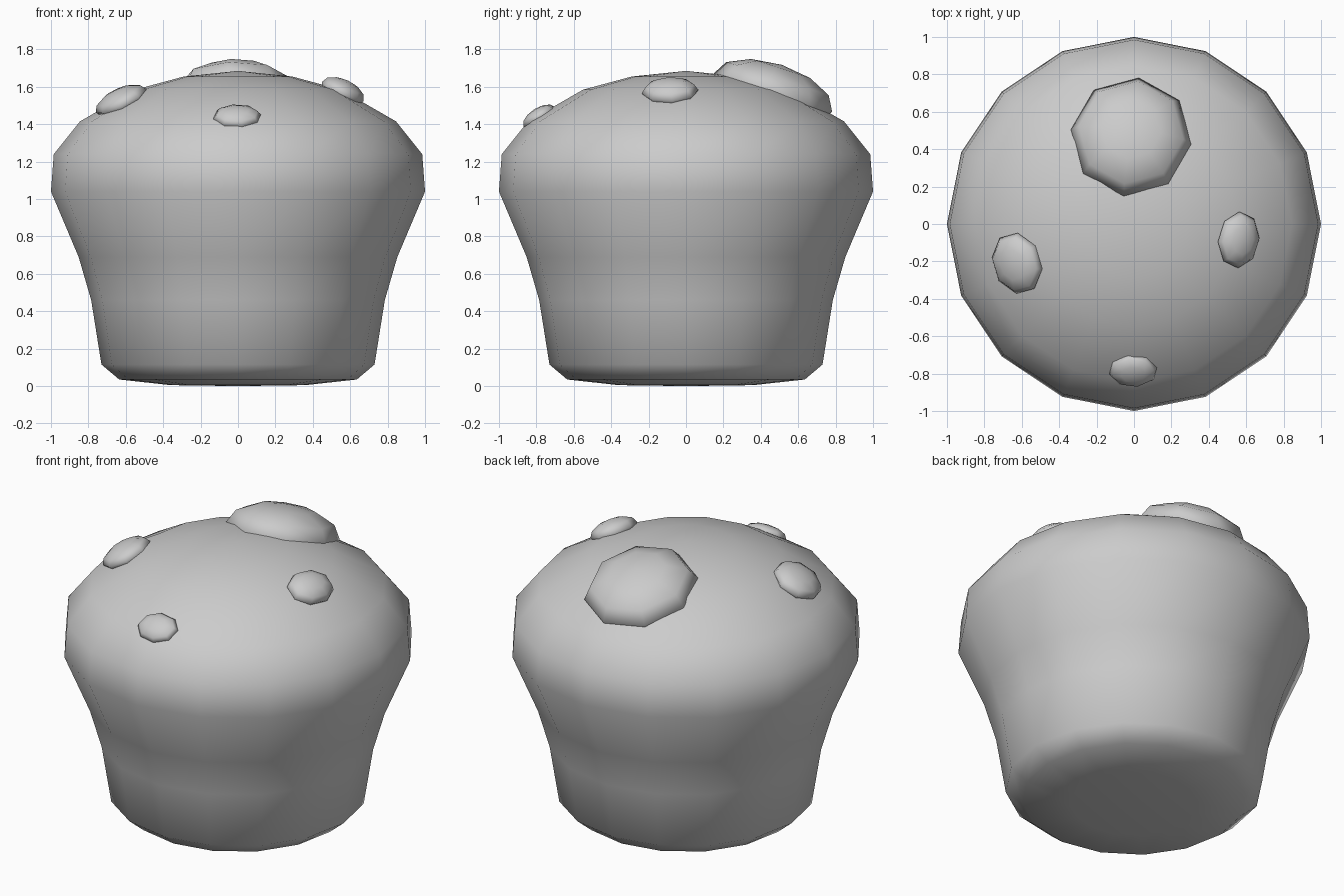
import bpy, bmesh, math
from mathutils import Matrix, Vector

if "Cube" in bpy.data.objects:
    bpy.data.objects.remove(bpy.data.objects["Cube"])


def finish(bm, name):
    bmesh.ops.recalc_face_normals(bm, faces=bm.faces[:])
    for f in bm.faces:
        f.smooth = True
    me = bpy.data.meshes.new(name)
    bm.to_mesh(me)
    bm.free()
    ob = bpy.data.objects.new(name, me)
    bpy.context.collection.objects.link(ob)
    return ob


def lathe(name, profile, sides):
    bm = bmesh.new()
    verts = [bm.verts.new((r, 0, z)) for r, z in profile]
    edges = [bm.edges.new(p) for p in zip(verts, verts[1:])]
    bmesh.ops.spin(bm, geom=verts + edges, cent=(0, 0, 0), axis=(0, 0, 1),
                   angle=math.tau, steps=sides, use_merge=False)
    bmesh.ops.remove_doubles(bm, verts=bm.verts[:], dist=1e-4)
    return finish(bm, name)


def chip(name, centre, radii, tilt, spin, segments=8, rings=6):
    """Flattened lump leaning away from the dome's axis.
    radii = (outward, sideways, thickness)"""
    c = Vector(centre)
    heading = math.atan2(c.y, c.x)
    bm = bmesh.new()
    bmesh.ops.create_uvsphere(bm, u_segments=segments, v_segments=rings, radius=1)
    m = (Matrix.Translation(c)
         @ Matrix.Rotation(heading, 4, 'Z')
         @ Matrix.Rotation(math.radians(tilt), 4, 'Y')
         @ Matrix.Diagonal((*radii, 1))
         @ Matrix.Rotation(math.radians(spin), 4, 'Z'))
    bmesh.ops.transform(bm, matrix=m, verts=bm.verts[:])
    return finish(bm, name)


# Muffin body: tapered cup swelling into a domed top
lathe("muffin_body", [
    (0, 0), (0.36, 0.005), (0.635, 0.035), (0.73, 0.115), (0.785, 0.46),
    (0.852, 0.69), (1.0, 1.04), (0.985, 1.24), (0.845, 1.415),
    (0.55, 1.585), (0.29, 1.655), (0, 1.685)], 16)

# Toppings set into the dome
chip("large_chip", (-0.015, 0.465, 1.57), (0.335, 0.325, 0.155), 18, -9)
chip("left_chip", (-0.625, -0.21, 1.525), (0.148, 0.168, 0.065), 28, 20)
chip("right_chip", (0.56, -0.085, 1.575), (0.122, 0.152, 0.065), 25, 10)
chip("front_chip", (-0.005, -0.785, 1.44), (0.1, 0.13, 0.048), 32, 12)
